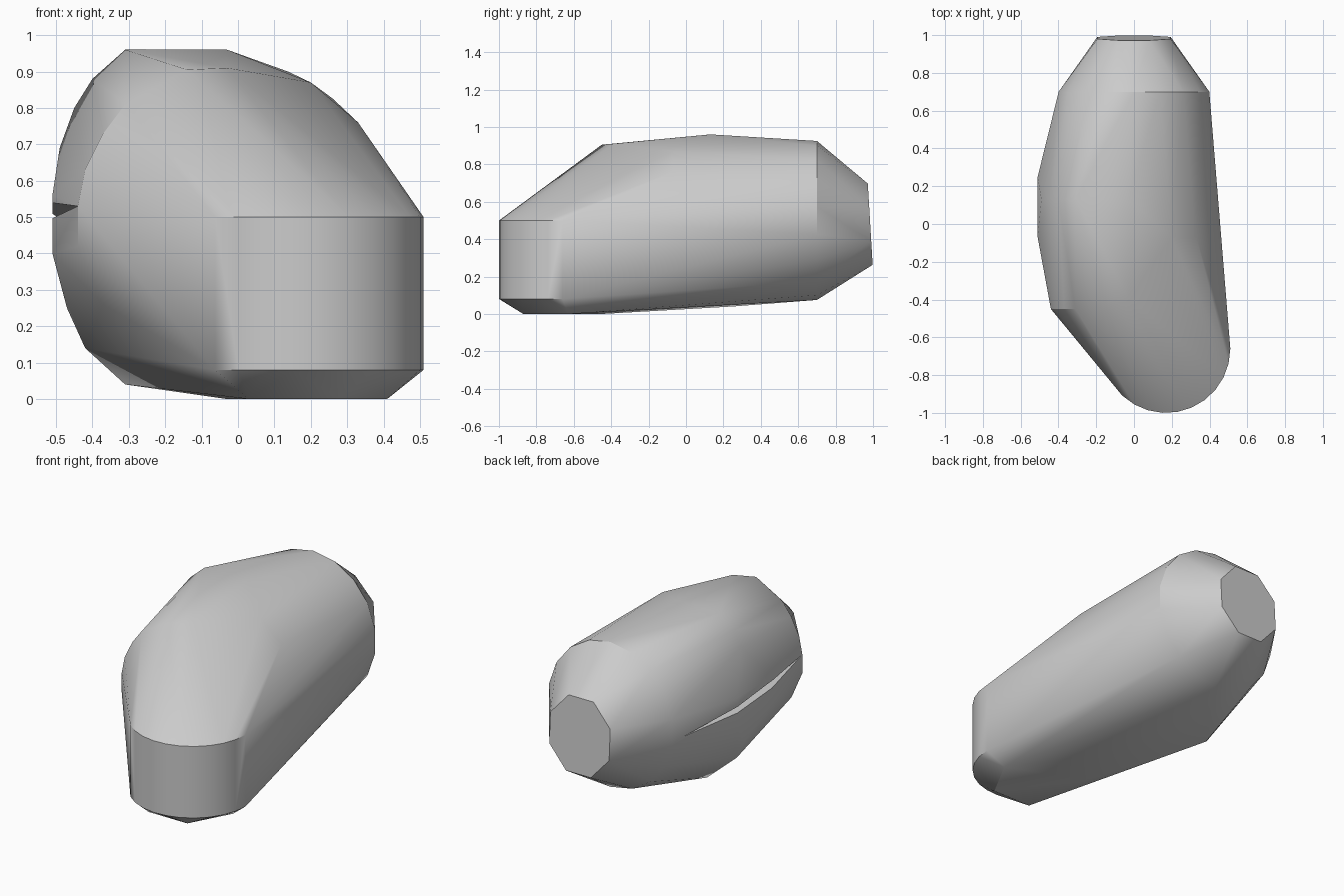
import bpy, bmesh
from math import cos, sin, pi, radians
from mathutils import Vector

cube = bpy.data.objects.get("Cube")
if cube:
    bpy.data.objects.remove(cube, do_unlink=True)

grey = bpy.data.materials.new("stone grey")
grey.use_nodes = True
colour = (0.6, 0.6, 0.6, 1)
grey.diffuse_color = colour
grey.node_tree.nodes["Principled BSDF"].inputs["Base Color"].default_value = colour


def ring(y, rx, rz, cz, n, lean=0.0):
    """Elliptical section across the body at depth y."""
    pts = []
    for i in range(n):
        a = 2 * pi * (i + 0.5) / n
        pts.append((rx * cos(a), y - lean * sin(a), cz + rz * sin(a)))
    return pts


def section(y, xz):
    return [(x, y, z) for x, z in xz]


def hull(name, pts):
    """Object wrapped tightly round a set of points."""
    bm = bmesh.new()
    for p in pts:
        bm.verts.new(p)
    res = bmesh.ops.convex_hull(bm, input=bm.verts)
    loose = {g for g in res["geom_interior"] + res["geom_unused"]
             if isinstance(g, bmesh.types.BMVert)}
    bmesh.ops.delete(bm, geom=list(loose), context="VERTS")
    bmesh.ops.dissolve_limit(bm, angle_limit=radians(1), verts=bm.verts, edges=bm.edges)
    bmesh.ops.recalc_face_normals(bm, faces=bm.faces)
    mesh = bpy.data.meshes.new(name)
    bm.to_mesh(mesh)
    bm.free()
    mesh.materials.append(grey)
    obj = bpy.data.objects.new(name, mesh)
    bpy.context.collection.objects.link(obj)
    return obj


# Tail cap and rear shoulder
points = ring(0.985, 0.21, 0.235, 0.48, 8, 0.014)
points += ring(0.7, 0.405, 0.425, 0.5, 18)

# Bulging flank and crown
points += section(0.13, [(-0.31, 0.96), (-0.03, 0.96), (-0.4, 0.88), (-0.45, 0.8),
                         (-0.49, 0.69), (-0.47, 0.25), (-0.42, 0.14)])
points += section(0.25, [(-0.51, 0.56), (-0.51, 0.4), (-0.31, 0.04)])
points += section(-0.07, [(-0.51, 0.56), (-0.51, 0.4), (0.2, 0.87), (0.33, 0.76)])

# Front shoulder
points += section(-0.45, [(-0.14, 0.905), (-0.31, 0.81), (-0.37, 0.73), (-0.42, 0.63),
                          (-0.44, 0.53), (-0.44, 0.42), (-0.37, 0.26), (-0.03, 0)])
points.append((-0.03, -0.39, 0.91))

# Rounded upright nose with bevelled foot
centre = Vector((0.17, -0.66))
for i in range(11):
    a = -pi * (0.74 - 0.074 * i)
    x, y = centre.x + 0.34 * cos(a), centre.y + 0.34 * sin(a)
    points += [(x, y, 0.5), (x, y, 0.08)]
points += section(-0.87, [(0.03, 0), (0.28, 0)])
points += section(-0.63, [(0.41, 0)])

body = hull("body", points)

# Narrow cleft along the right flank
cutter = hull("cleft_cutter", [(-0.6, -0.05, 0.56), (-0.6, -0.05, 0.49), (-0.43, -0.05, 0.52),
                               (-0.42, 0.63, 0.45), (-0.44, -0.45, 0.53)])
cutter.hide_render = True
cutter.hide_set(True)
cut = body.modifiers.new("cleft", "BOOLEAN")
cut.operation = "DIFFERENCE"
cut.solver = "EXACT"
cut.object = cutter
for o in bpy.context.selected_objects:
    o.select_set(False)
bpy.context.view_layer.objects.active = body
body.select_set(True)
bpy.ops.object.modifier_apply(modifier=cut.name)
bpy.data.objects.remove(cutter, do_unlink=True)

bpy.ops.object.shade_smooth_by_angle(angle=radians(28))
